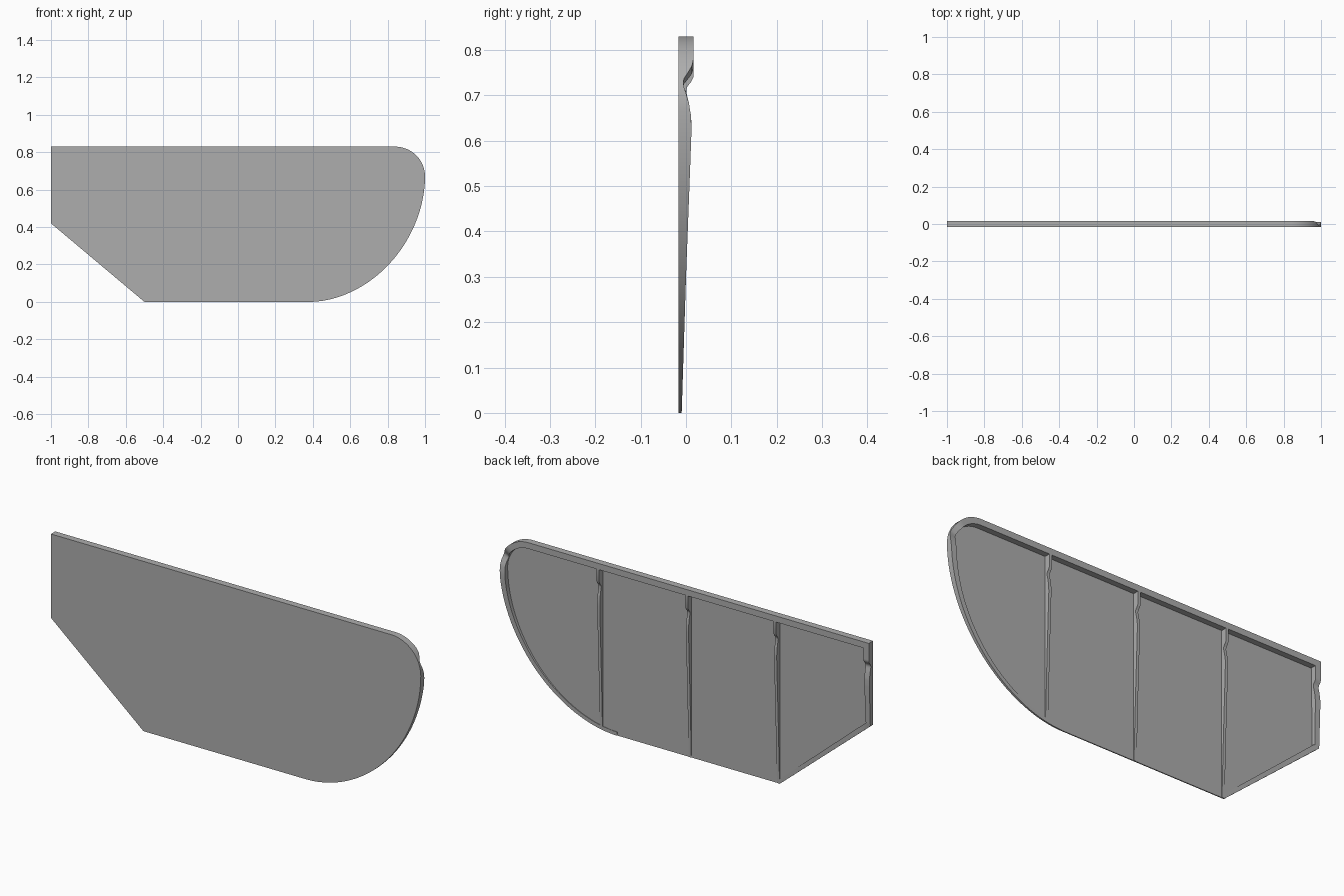
import bpy, bmesh, math
from mathutils import Vector

cube = bpy.data.objects.get("Cube")
if cube:
    bpy.data.objects.remove(cube, do_unlink=True)

FRONT, SKIN, BACK, TOP = -0.0165, -0.0115, 0.0165, 0.83

grey = bpy.data.materials.new("plain_grey")
grey.use_nodes = True
colour = (0.42, 0.42, 0.42, 1)
grey.diffuse_color = colour
grey.node_tree.nodes["Principled BSDF"].inputs["Base Color"].default_value = colour

# Depth of the back edge by height: thin foot, swelling, notch, full rim
LOWER = [(0, -0.0095), (0.3, 0), (0.55, 0.0095), (0.62, 0.012), (0.65, 0.0115), (0.68, 0.007)]
END_NOTCH = LOWER + [(0.71, 0), (0.72, 0.003), (0.728, 0.01), (0.74, BACK)]
TIP_NOTCH = LOWER + [(0.705, 0), (0.72, -0.005), (0.735, -0.006), (0.75, 0.004), (0.765, 0.013), (0.78, BACK)]


def depth(x, z):
    pts = TIP_NOTCH if x > 0.9 else END_NOTCH
    for (z0, y0), (z1, y1) in zip(pts, pts[1:]):
        if z <= z1:
            return y0 + (y1 - y0) * (z - z0) / (z1 - z0)
    return BACK


def finish(name, bm):
    bmesh.ops.recalc_face_normals(bm, faces=bm.faces[:])
    mesh = bpy.data.meshes.new(name)
    bm.to_mesh(mesh)
    bm.free()
    mesh.materials.append(grey)
    obj = bpy.data.objects.new(name, mesh)
    bpy.context.collection.objects.link(obj)
    bpy.ops.object.select_all(action='DESELECT')
    obj.select_set(True)
    bpy.context.view_layer.objects.active = obj
    bpy.ops.object.shade_smooth_by_angle(angle=math.radians(30))
    return obj


def line(a, b, n):
    return [Vector(a).lerp(Vector(b), i / n) for i in range(n)]


# Outline from the lower corner, clockwise to the foot of the large curve
path = line((-0.5, 0), (-1, 0.42), 12)
path += line((-1, 0.42), (-1, TOP), 60)
path += line((-1, TOP), (0.84, TOP), 8)
for i in range(32):
    a = math.pi / 2 * (1 - i / 32)
    path.append(Vector((0.84 + 0.16 * math.cos(a), 0.67 + 0.16 * math.sin(a))))
for i in range(49):
    a = math.pi / 2 * i / 48
    path.append(Vector((0.38 + 0.62 * math.cos(a) ** (2 / 1.9),
                        0.67 - 0.67 * math.sin(a) ** (2 / 1.9))))

# Thin front skin
bm = bmesh.new()
face = bm.faces.new([bm.verts.new((p.x, FRONT, p.y)) for p in path])
ext = bmesh.ops.extrude_face_region(bm, geom=[face])
bmesh.ops.translate(bm, vec=(0, SKIN - FRONT, 0),
                    verts=[v for v in ext["geom"] if isinstance(v, bmesh.types.BMVert)])
finish("front_panel", bm)

# Raised rim following every edge but the bottom one
bm = bmesh.new()
rings = []
for i, p in enumerate(path):
    before = (p - path[max(i - 1, 0)]).normalized()
    after = (path[min(i + 1, len(path) - 1)] - p).normalized()
    tangent = (before + after).normalized()
    inward = Vector((tangent.y, -tangent.x))
    miter = max(tangent.dot(after if after.length else before), 0.5)
    q = p + inward * (0.018 + 0.012 * p.y / TOP) / miter
    q.y = max(q.y, 0)
    y = depth(p.x, p.y)
    rings.append([bm.verts.new(c) for c in ((p.x, SKIN, p.y), (p.x, y, p.y),
                                            (q.x, y, q.y), (q.x, SKIN, q.y))])
for a, b in zip(rings, rings[1:]):
    for k in range(4):
        m = (k + 1) % 4
        bm.faces.new((a[k], a[m], b[m], b[k]))
bm.faces.new(rings[0])
bm.faces.new(rings[-1])
finish("rear_rim", bm)

# Upright ribs across the back of the panel
for n, (x, foot) in enumerate(((-0.492, 0), (-0.015, 0), (0.465, 0.015))):
    bm = bmesh.new()
    heights = [foot] + [z for z, y in END_NOTCH if z > foot] + [0.81]
    profile = [(SKIN, 0.81), (SKIN, foot)] + [(depth(x, z), z) for z in heights]
    face = bm.faces.new([bm.verts.new((x - 0.007, y, z)) for y, z in profile])
    ext = bmesh.ops.extrude_face_region(bm, geom=[face])
    bmesh.ops.translate(bm, vec=(0.014, 0, 0),
                        verts=[v for v in ext["geom"] if isinstance(v, bmesh.types.BMVert)])
    finish("rear_rib_%d" % (n + 1), bm)
